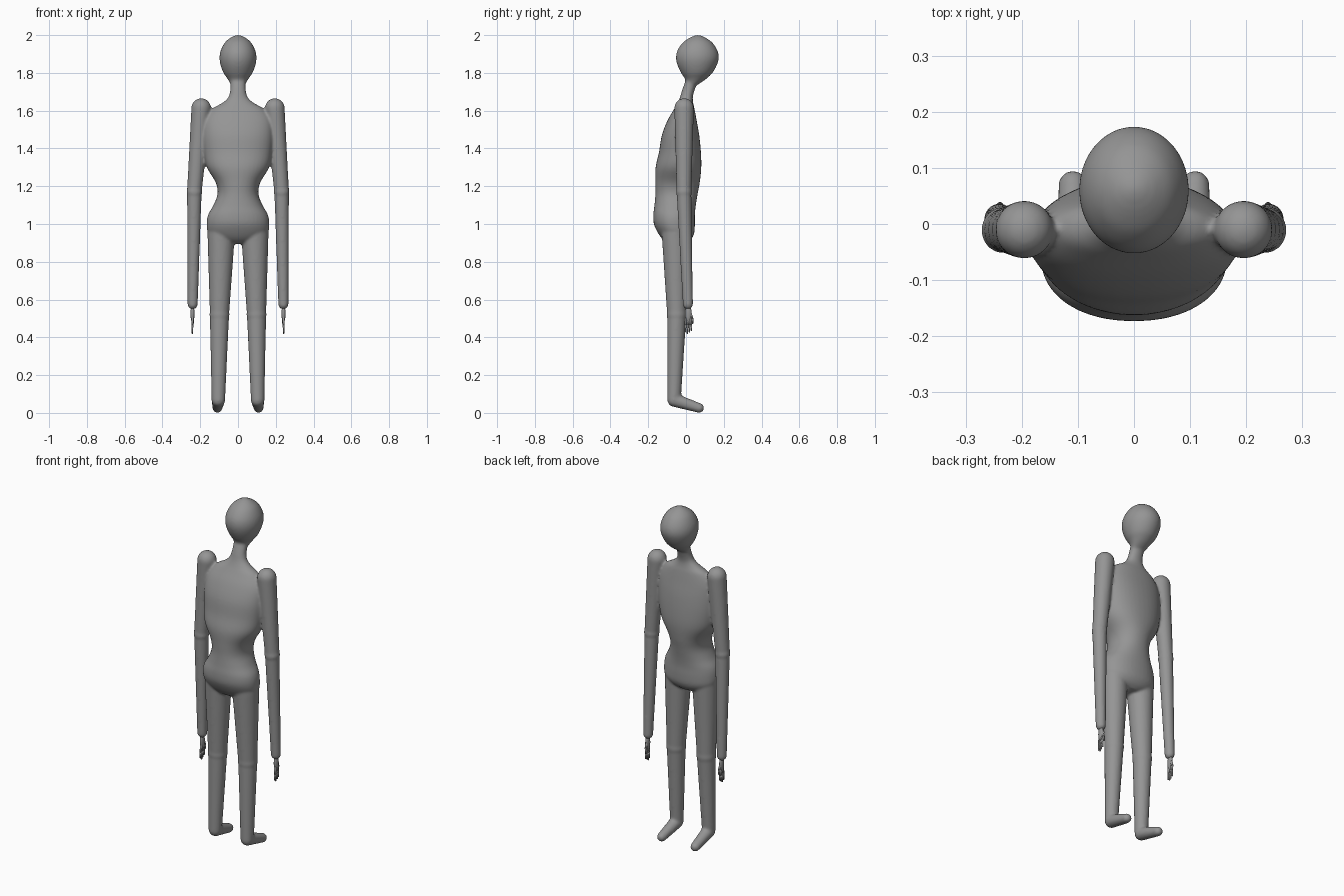
import bpy, bmesh, math
from mathutils import Vector, Matrix

if "Cube" in bpy.data.objects:
    bpy.data.objects.remove(bpy.data.objects["Cube"])

grey = bpy.data.materials.new("plain grey")
grey.diffuse_color = (0.3, 0.3, 0.3, 1)
grey.use_nodes = True
grey.node_tree.nodes["Principled BSDF"].inputs["Base Color"].default_value = grey.diffuse_color


def ball(bm, p, r, squash=(1, 1, 1)):
    m = Matrix.Translation(p) @ Matrix.Diagonal((*squash, 1))
    bmesh.ops.create_uvsphere(bm, u_segments=24, v_segments=14, radius=r, matrix=m)


def limb(bm, points, bulge=1.0):
    """Chain of tapered capsules through (x, y, z, radius) points."""
    for i, (x, y, z, r) in enumerate(points):
        inner = 0 < i < len(points) - 1
        ball(bm, (x, y, z), r * (bulge if inner else 1))
    for a, b in zip(points, points[1:]):
        pa, pb = Vector(a[:3]), Vector(b[:3])
        d = pb - pa
        m = Matrix.Translation((pa + pb) / 2) @ d.to_track_quat('Z', 'Y').to_matrix().to_4x4()
        bmesh.ops.create_cone(bm, cap_ends=True, segments=24, radius1=a[3],
                              radius2=b[3], depth=d.length, matrix=m)


def smooth_rows(rows, n=4):
    """Catmull-Rom interpolation of profile rows."""
    rows = [Vector(r) for r in rows]
    out = []
    for i in range(len(rows) - 1):
        p0, p1 = rows[max(i - 1, 0)], rows[i]
        p2, p3 = rows[i + 1], rows[min(i + 2, len(rows) - 1)]
        for k in range(n):
            t = k / n
            out.append(0.5 * (2 * p1 + (p2 - p0) * t + (2 * p0 - 5 * p1 + 4 * p2 - p3) * t * t
                              + (3 * p1 - p0 - 3 * p2 + p3) * t ** 3))
    return out + [rows[-1]]


def loft(bm, rows, expo, seg=40):
    """Stack of superellipse rings: (z, half width, y back, y front)."""
    rings = []
    for z, rx, y0, y1 in smooth_rows(rows):
        ring = []
        for k in range(seg):
            a = 2 * math.pi * k / seg
            c, s = math.cos(a), math.sin(a)
            x = math.copysign(abs(c) ** (2 / expo), c) * rx
            y = math.copysign(abs(s) ** (2 / expo), s) * (y1 - y0) / 2 + (y0 + y1) / 2
            ring.append(bm.verts.new((x, y, z)))
        rings.append(ring)
    for a, b in zip(rings, rings[1:]):
        for k in range(seg):
            j = (k + 1) % seg
            bm.faces.new((a[k], a[j], b[j], b[k]))
    bm.faces.new(rings[0][::-1])
    bm.faces.new(rings[-1])


def finish(bm, name):
    me = bpy.data.meshes.new(name)
    for f in bm.faces:
        f.smooth = True
    bm.to_mesh(me)
    bm.free()
    me.materials.append(grey)
    ob = bpy.data.objects.new(name, me)
    bpy.context.collection.objects.link(ob)
    return ob


body = bmesh.new()
# torso, from crotch to the base of the neck
loft(body, [(0.895, 0.05, -0.09, 0.0), (0.915, 0.12, -0.12, 0.025), (0.95, 0.158, -0.147, 0.043),
            (1.0, 0.166, -0.17, 0.047), (1.05, 0.158, -0.173, 0.047), (1.1, 0.13, -0.167, 0.052),
            (1.16, 0.108, -0.162, 0.062), (1.22, 0.118, -0.162, 0.073), (1.3, 0.165, -0.161, 0.081),
            (1.38, 0.18, -0.143, 0.079), (1.47, 0.185, -0.128, 0.07), (1.55, 0.175, -0.097, 0.056),
            (1.61, 0.135, -0.062, 0.045), (1.64, 0.085, -0.045, 0.038), (1.67, 0.052, -0.032, 0.036),
            (1.71, 0.041, -0.02, 0.046), (1.76, 0.04, -0.002, 0.065)], 2.15)
# head
loft(body, [(1.735, 0.038, -0.002, 0.058), (1.752, 0.046, 0.0, 0.085), (1.772, 0.058, -0.008, 0.112),
            (1.80, 0.077, -0.026, 0.14), (1.84, 0.092, -0.045, 0.163), (1.88, 0.098, -0.053, 0.174),
            (1.92, 0.091, -0.045, 0.166), (1.96, 0.07, -0.017, 0.14), (1.985, 0.042, 0.018, 0.106),
            (1.997, 0.018, 0.045, 0.08), (2.001, 0.004, 0.058, 0.066)], 2.0)
for s in (-1, 1):
    # arm
    limb(body, [(s * 0.195, -0.01, 1.614, 0.052), (s * 0.231, -0.011, 1.17, 0.039),
                (s * 0.24, 0.01, 0.575, 0.027)], 1.08)
    # leg
    limb(body, [(s * 0.089, -0.056, 0.95, 0.073), (s * 0.098, -0.049, 0.52, 0.051),
                (s * 0.104, -0.063, 0.07, 0.036)], 1.05)
    # foot
    limb(body, [(s * 0.104, -0.063, 0.068, 0.036), (s * 0.109, 0.07, 0.026, 0.026)])
figure = finish(body, "body")
# weld the parts into one skin with soft joints
weld = figure.modifiers.new("weld", 'REMESH')
weld.mode = 'VOXEL'
weld.voxel_size = 0.007
weld.use_smooth_shade = True
soft = figure.modifiers.new("soften", 'SMOOTH')
soft.factor = 0.5
soft.iterations = 7

# hands: flat palm with spread fingers and a thumb
for s, side in ((-1, "left"), (1, "right")):
    hand = bmesh.new()
    ball(hand, (s * 0.241, 0.012, 0.525), 0.045, (0.24, 0.4, 1.0))
    for i in range(4):
        limb(hand, [(s * 0.241, 0.001 + i * 0.007, 0.505, 0.006),
                    (s * 0.242, -0.003 + i * 0.010, 0.465, 0.0055),
                    (s * 0.242, -0.004 + i * 0.011, 0.422 + 0.008 * abs(i - 1), 0.004)])
    limb(hand, [(s * 0.241, 0.02, 0.535, 0.007), (s * 0.239, 0.033, 0.50, 0.006),
                (s * 0.238, 0.035, 0.475, 0.004)])
    finish(hand, side + "_hand")
